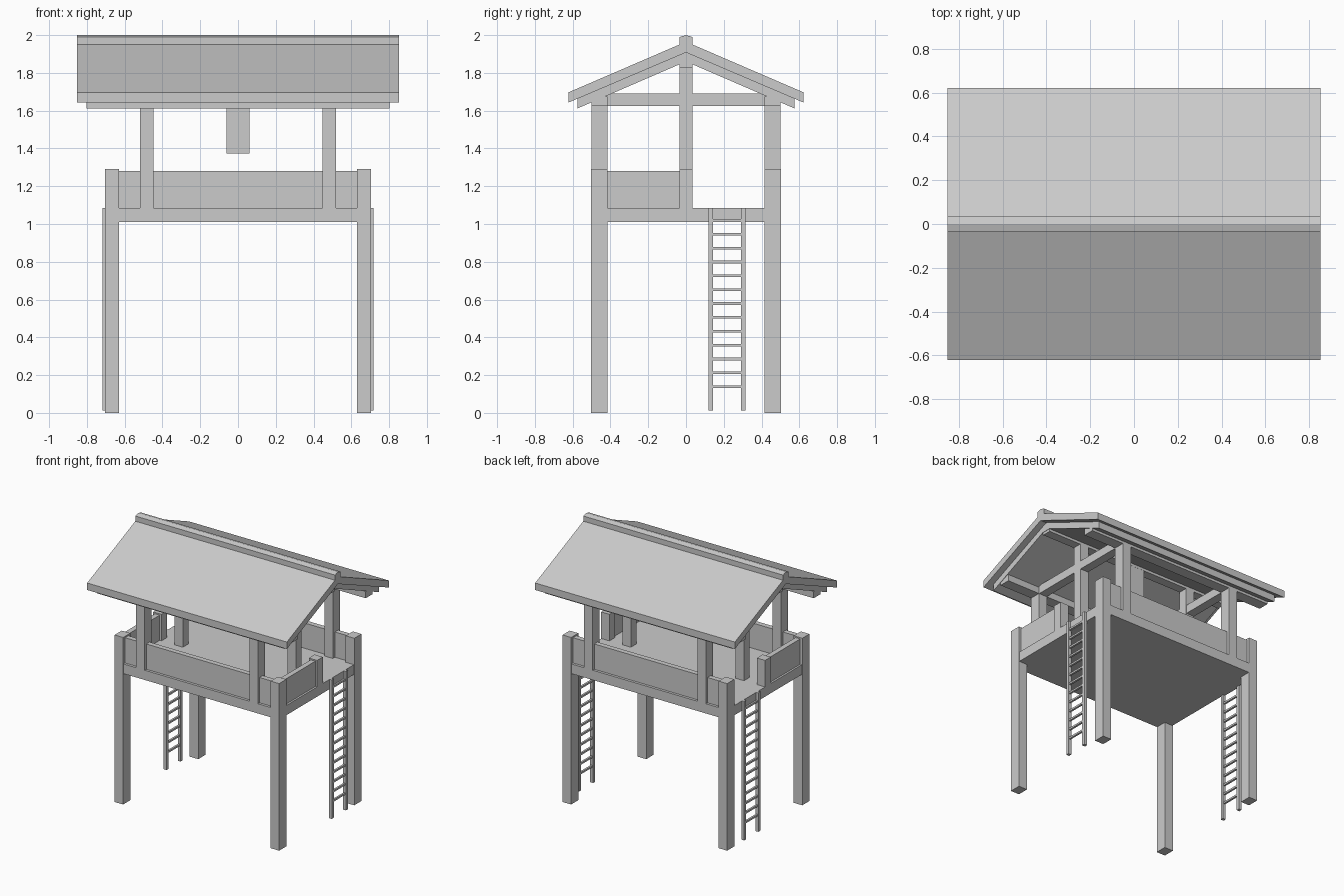
import bpy

if "Cube" in bpy.data.objects:
    bpy.data.objects.remove(bpy.data.objects["Cube"])


def mesh(name, verts, faces):
    me = bpy.data.meshes.new(name)
    me.from_pydata(verts, [], faces)
    me.update()
    ob = bpy.data.objects.new(name, me)
    bpy.context.collection.objects.link(ob)
    return ob


def box(name, x, y, z):
    """Box from (min, max) ranges on each axis."""
    v = [(a, b, c) for a in sorted(x) for b in sorted(y) for c in sorted(z)]
    f = [(0, 1, 3, 2), (4, 6, 7, 5), (0, 4, 5, 1), (2, 3, 7, 6), (0, 2, 6, 4), (1, 5, 7, 3)]
    return mesh(name, v, f)


def prism(name, half_profile, hx):
    """Profile in y/z, listed around the +y half and mirrored, run along x."""
    top, bottom = half_profile
    pts = [(-y, z) for y, z in reversed(top) if y > 0] + top
    pts += list(reversed(bottom)) + [(-y, z) for y, z in bottom if y > 0]
    n = len(pts)
    v = [(s * hx, y, z) for s in (-1, 1) for y, z in pts]
    f = [tuple(reversed(range(n))), tuple(range(n, 2 * n))]
    f += [(i, (i + 1) % n, n + (i + 1) % n, n + i) for i in range(n)]
    ob = mesh(name, v, f)
    import bmesh
    bm = bmesh.new()
    bm.from_mesh(ob.data)
    bmesh.ops.recalc_face_normals(bm, faces=bm.faces)
    bm.to_mesh(ob.data)
    bm.free()
    return ob


def span(s, a, b):
    return (s * a, s * b)


# Floor
box("platform", (-0.7, 0.7), (-0.5, 0.5), (1.01, 1.085))

# Front and back: parapets and eave beams
for sy, side in ((-1, "front"), (1, "back")):
    box(f"{side}_parapet", (-0.64, 0.64), span(sy, 0.44, 0.48), (1.08, 1.28))
    box(f"{side}_eave_beam", (-0.8, 0.8), span(sy, 0.415, 0.5), (1.625, 1.675))

for sx, end in ((-1, "left"), (1, "right")):
    # Legs and roof posts at the corners
    for sy, side in ((-1, "front"), (1, "back")):
        box(f"{side}_{end}_leg", span(sx, 0.63, 0.703), span(sy, 0.415, 0.502), (0, 1.29))
        box(f"{side}_{end}_roof_post", span(sx, 0.447, 0.52), span(sy, 0.415, 0.5), (1.08, 1.65))
    # Centre post, tie beam, short gate post and end parapet
    box(f"{end}_king_post", span(sx, 0.447, 0.52), (-0.035, 0.035), (1.08, 1.86))
    box(f"{end}_tie_beam", span(sx, 0.449, 0.518), (-0.42, 0.42), (1.625, 1.69))
    box(f"{end}_gate_post", span(sx, 0.63, 0.7), (-0.035, 0.035), (1.08, 1.29))
    box(f"{end}_parapet", span(sx, 0.645, 0.685), (-0.43, -0.02), (1.08, 1.28))
    # Ladder
    for i, y in enumerate((0.131, 0.303)):
        box(f"{end}_ladder_rail_{i}", span(sx, 0.693, 0.718), (y - 0.012, y + 0.012), (0.012, 1.085))
    for i in range(13):
        z = 0.139 + i * 0.0733
        box(f"{end}_ladder_rung_{i}", span(sx, 0.698, 0.713), (0.135, 0.299), (z - 0.007, z + 0.007))

# Roof: outer slab, inner slab, ridge cap and ridge beam
prism("roof_outer", ([(0, 1.965), (0.622, 1.697)], [(0, 1.908), (0.622, 1.643)]), 0.853)
prism("roof_inner", ([(0, 1.912), (0.574, 1.666)], [(0.035, 1.845), (0.574, 1.612)]), 0.803)
prism("ridge_cap", ([(0, 2.0), (0.035, 1.99)], [(0, 1.93), (0.035, 1.93)]), 0.853)
box("ridge_beam", (-0.8, 0.8), (-0.035, 0.035), (1.825, 1.88))

# Block hanging under the ridge
box("hanging_block", (-0.061, 0.061), (-0.034, 0.034), (1.372, 1.84))
